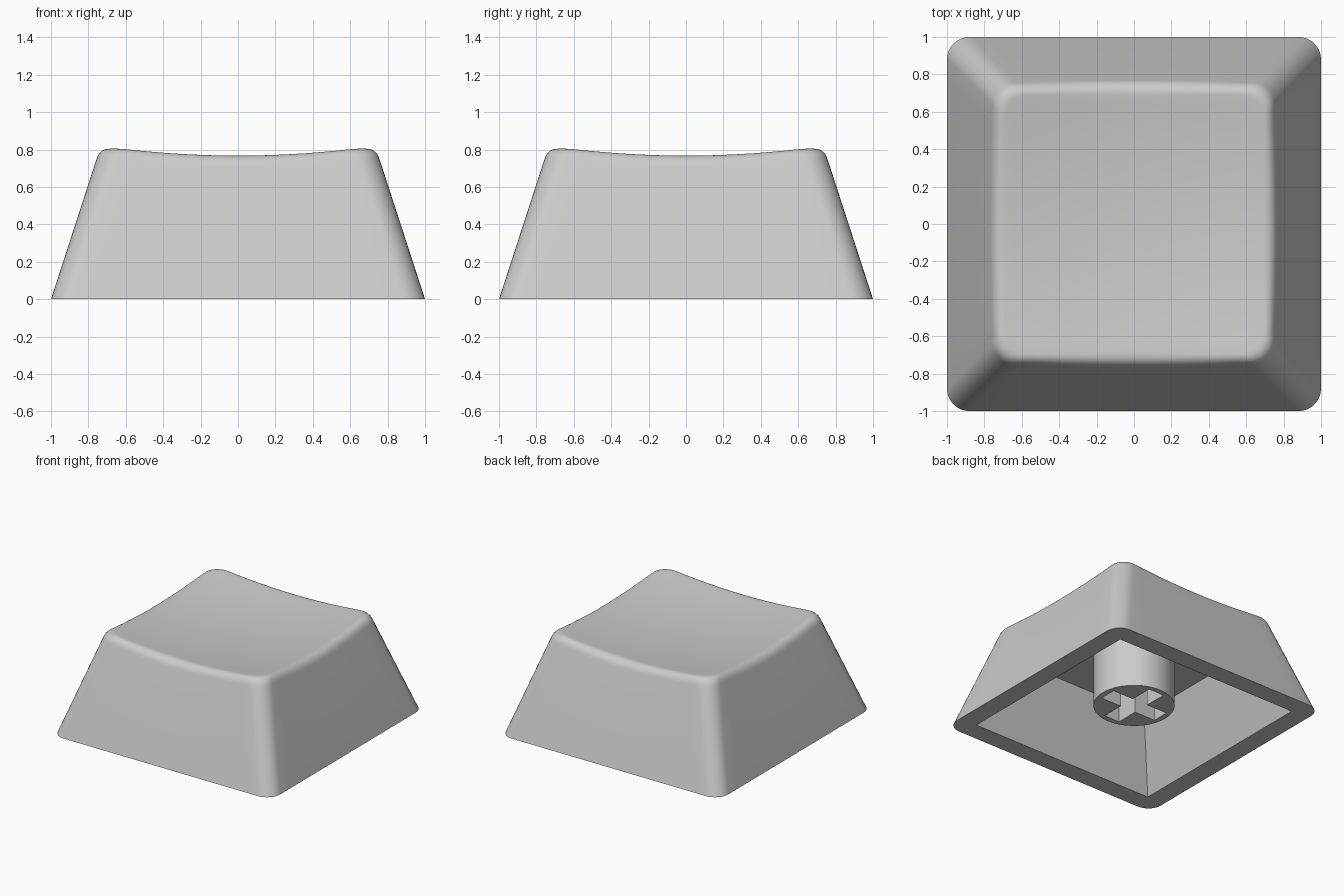
import bpy, bmesh, math
from mathutils import Vector

cube = bpy.data.objects.get("Cube")
if cube:
    bpy.data.objects.remove(cube, do_unlink=True)

SLOPE = 0.325       # inward lean of the walls per unit of height
CORNER = 0.12       # rounding of the vertical corners
FILLET = 0.065      # reach of the rounded top rim
SIDE, ARC, RIM, DISH = 14, 8, 8, 14

grey = bpy.data.materials.new("matte grey plastic")
grey.use_nodes = True
colour = (0.6, 0.6, 0.6, 1)
grey.diffuse_color = colour
grey.node_tree.nodes["Principled BSDF"].inputs["Base Color"].default_value = colour


def dish(p):
    """Height of the scooped top surface."""
    return 0.722 + 0.095 * (p.x ** 2 + p.y ** 2)


def outline(half, radius):
    """Rounded square, with extra points along the straight sides."""
    pts = []
    for k in range(4):
        turn = k * math.pi / 2
        c, s = math.cos(turn), math.sin(turn)
        a = half - radius
        side = [(half, -a + 2 * a * i / SIDE) for i in range(SIDE)]
        arc = [(a + radius * math.cos(i / ARC * math.pi / 2),
                a + radius * math.sin(i / ARC * math.pi / 2)) for i in range(ARC)]
        pts += [Vector((x * c - y * s, x * s + y * c, 0)) for x, y in side + arc]
    return pts


def loft(name, rings):
    """Closed solid through a list of matching rings."""
    bm = bmesh.new()
    loops = [[bm.verts.new(p) for p in ring] for ring in rings]
    for low, high in zip(loops, loops[1:]):
        for i in range(len(low)):
            j = (i + 1) % len(low)
            bm.faces.new((low[i], low[j], high[j], high[i]))
    bm.faces.new(loops[0][::-1])
    bm.faces.new(loops[-1])
    bmesh.ops.recalc_face_normals(bm, faces=bm.faces)
    mesh = bpy.data.meshes.new(name)
    bm.to_mesh(mesh)
    bm.free()
    obj = bpy.data.objects.new(name, mesh)
    bpy.context.collection.objects.link(obj)
    mesh.materials.append(grey)
    return obj


def prism(name, bottom, top, z0, z1):
    return loft(name, [[Vector((x, y, z0)) for x, y in bottom],
                       [Vector((x, y, z1)) for x, y in top]])


def square(h):
    return [(-h, -h), (h, -h), (h, h), (-h, h)]


def cut(obj, cutter):
    cutter.hide_render = True
    mod = obj.modifiers.new("cut", 'BOOLEAN')
    mod.operation, mod.solver, mod.object = 'DIFFERENCE', 'EXACT', cutter
    bpy.context.view_layer.objects.active = obj
    bpy.ops.object.modifier_apply(modifier=mod.name)
    bpy.data.objects.remove(cutter, do_unlink=True)


def smooth(obj):
    bpy.ops.object.select_all(action='DESELECT')
    obj.select_set(True)
    bpy.context.view_layer.objects.active = obj
    bpy.ops.object.shade_smooth_by_angle(angle=math.radians(30))


# Wall, rounded rim and scooped top, worked out for each outline point
base = outline(1, CORNER)
rim_rings = [[] for _ in range(RIM + 1)]
for i in range(len(base)):
    def wall(z):
        a, b = outline_cache[0][i], outline_cache[1][i]
        return a.lerp(b, z) + Vector((0, 0, z))
    outline_cache = (base, outline(1 - SLOPE, CORNER)) if i == 0 else outline_cache
    z = 0.8
    for _ in range(6):
        z = dish(wall(z))
    edge = wall(z)
    start = wall(z - FILLET)
    inward = (outline_cache[1][i] - base[i]).normalized()
    end = edge + inward * FILLET
    end.z = dish(end)
    for k, ring in enumerate(rim_rings):
        t = k / RIM
        ring.append(start * (1 - t) ** 2 + edge * 2 * t * (1 - t) + end * t * t)

rings = [base] + rim_rings
for k in range(1, DISH):
    ring = [p * (1 - k / DISH) for p in rim_rings[-1]]
    for p in ring:
        p.z = dish(p)
    rings.append(ring)
shell = loft("cap_shell", rings)

# Hollow underside
ROOF = 0.54
cut(shell, prism("cavity_cutter", square(0.845), square(0.62), -0.006, ROOF))
smooth(shell)

# Round stem with a cross-shaped socket
circle = [(0.306 * math.cos(i * math.tau / 64), 0.306 * math.sin(i * math.tau / 64))
          for i in range(64)]
stem = prism("stem", circle, circle, 0.11, ROOF + 0.02)
L, W = 0.26, 0.07
cross = []
for k in range(4):
    c, s = math.cos(k * math.pi / 2), math.sin(k * math.pi / 2)
    cross += [(x * c - y * s, x * s + y * c) for x, y in ((L, -W), (L, W), (W, W))]
cut(stem, prism("cross_cutter", cross, cross, 0, ROOF))
smooth(stem)
